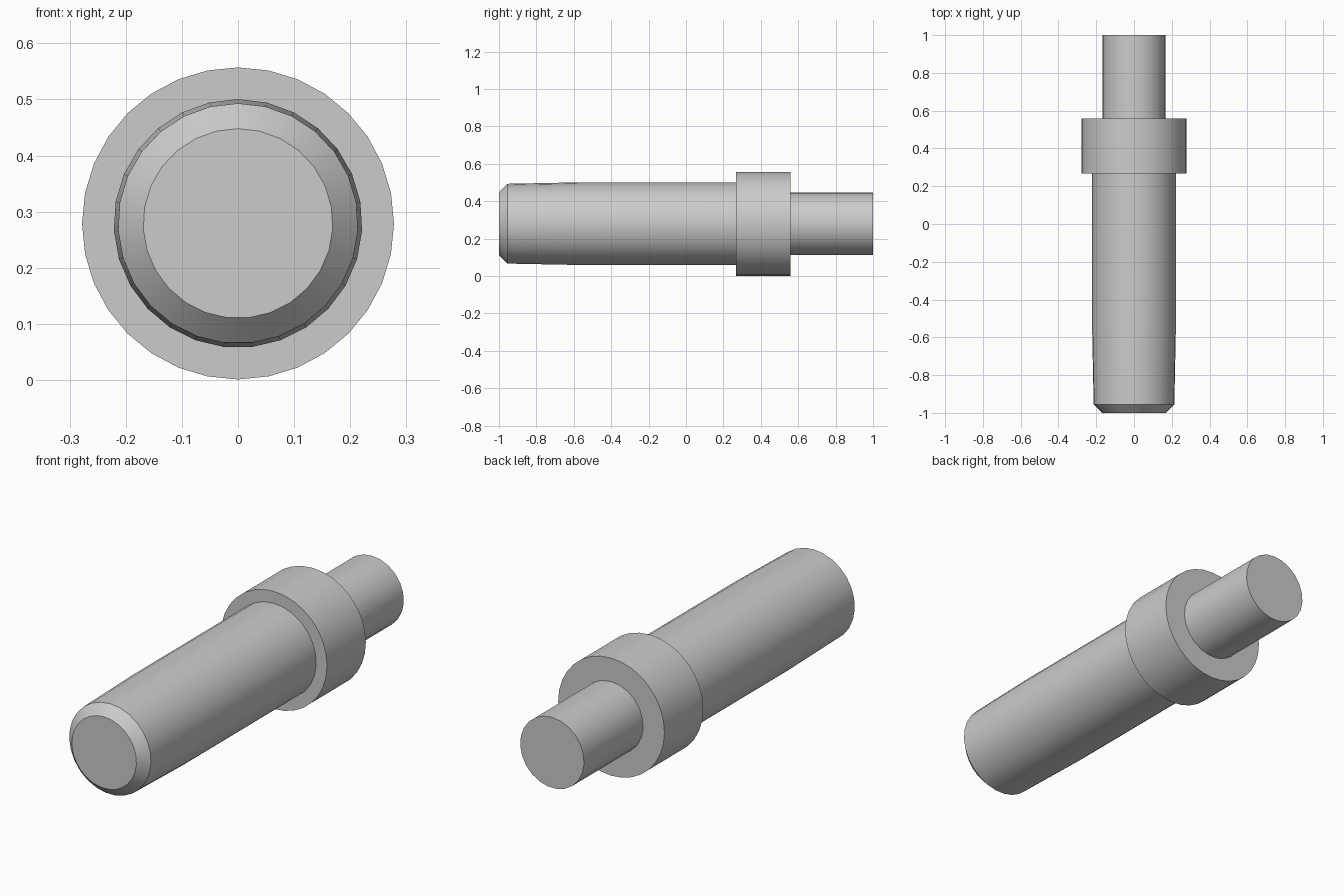
import bpy
import bmesh
import math

cube = bpy.data.objects.get("Cube")
if cube:
    bpy.data.objects.remove(cube, do_unlink=True)

AXIS_Z = 0.279

steel = bpy.data.materials.new("light grey steel")
steel.use_nodes = True
GREY = (0.6, 0.6, 0.6, 1.0)
steel.diffuse_color = GREY
steel.node_tree.nodes["Principled BSDF"].inputs["Base Color"].default_value = GREY


def turned_part(name, profile, sides):
    """Closed solid turned about the y axis; profile is (y, radius) pairs."""
    bm = bmesh.new()
    rings = []
    for y, radius in profile:
        ring = []
        for i in range(sides):
            a = math.tau * i / sides
            ring.append(bm.verts.new((radius * math.sin(a), y, AXIS_Z + radius * math.cos(a))))
        rings.append(ring)
    for near, far in zip(rings, rings[1:]):
        for i in range(sides):
            j = (i + 1) % sides
            bm.faces.new((near[i], near[j], far[j], far[i]))
    bm.faces.new(rings[0])
    bm.faces.new(rings[-1])
    bmesh.ops.recalc_face_normals(bm, faces=bm.faces)
    mesh = bpy.data.meshes.new(name)
    bm.to_mesh(mesh)
    bm.free()
    mesh.materials.append(steel)
    obj = bpy.data.objects.new(name, mesh)
    bpy.context.collection.objects.link(obj)
    bpy.ops.object.select_all(action="DESELECT")
    obj.select_set(True)
    bpy.context.view_layer.objects.active = obj
    bpy.ops.object.shade_smooth_by_angle(angle=math.radians(30))
    return obj


# Long shaft: chamfered tip, slight lead-in taper, then a straight body
turned_part("shaft", [(-1, 0.169), (-0.955, 0.214), (-0.58, 0.2215), (0.268, 0.2215)], 27)

# Wide stop collar
turned_part("collar", [(0.268, 0.278), (0.558, 0.278)], 32)

# Narrow rear pin
turned_part("rear_pin", [(0.558, 0.167), (1, 0.167)], 23)
